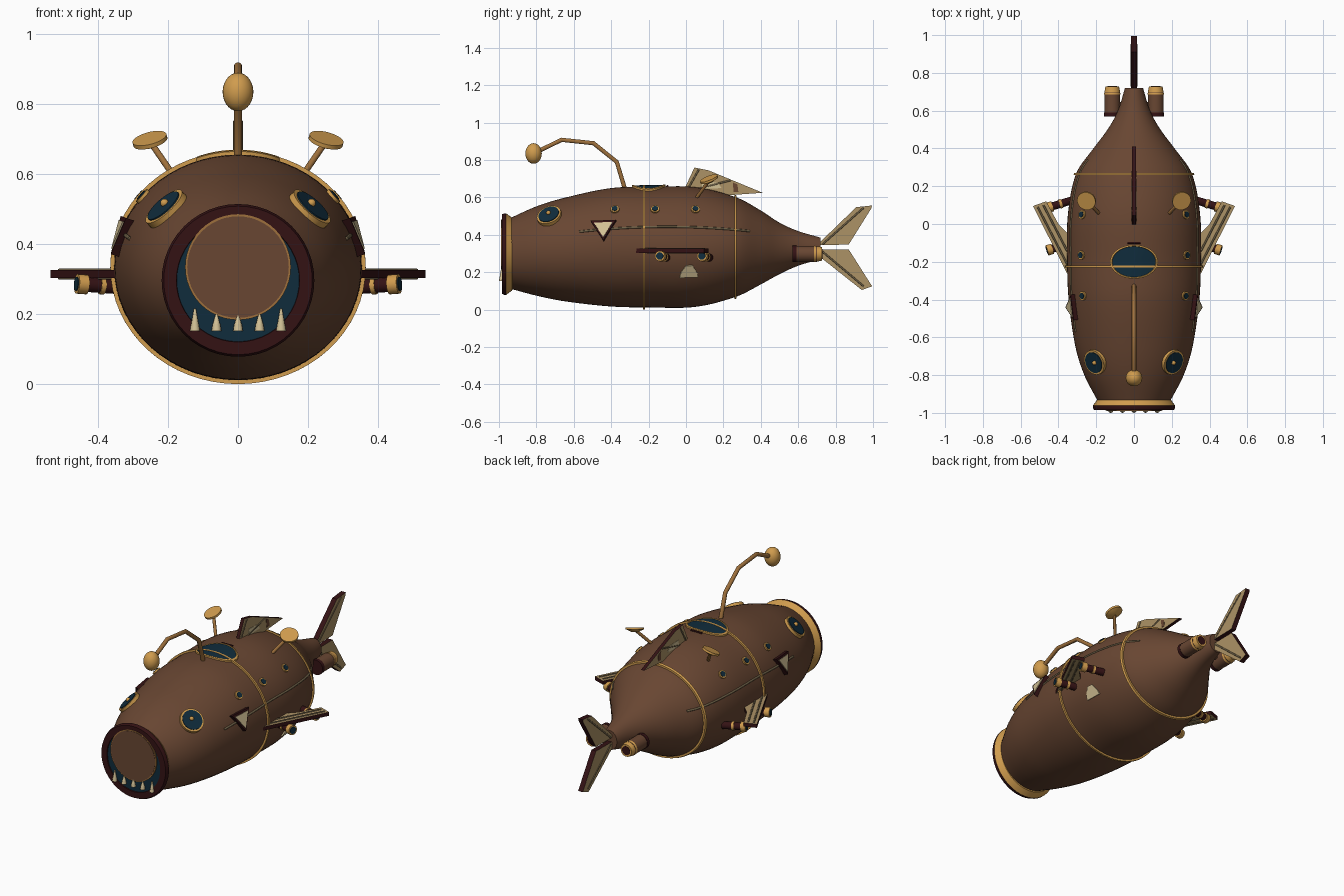
import bpy, bmesh, math
from mathutils import Vector, Matrix

if "Cube" in bpy.data.objects:
    bpy.data.objects.remove(bpy.data.objects["Cube"])


def material(name, r, g, b):
    lin = [(c / 255 / 12.92) if c < 11 else ((c / 255 + 0.055) / 1.055) ** 2.4 for c in (r, g, b)]
    m = bpy.data.materials.new(name)
    m.diffuse_color = (*lin, 1)
    m.use_nodes = True
    m.node_tree.nodes["Principled BSDF"].inputs["Base Color"].default_value = m.diffuse_color
    return m


BROWN = material("hull brown", 104, 70, 50)
GOLD = material("brass gold", 208, 156, 78)
COPPER = material("copper brown", 158, 112, 60)
MAROON = material("dark maroon", 52, 18, 20)
BLUE = material("deep blue glass", 16, 44, 60)
TAN = material("fin tan", 172, 146, 102)
CREAM = material("bone cream", 212, 194, 150)
SEAM = material("seam grey", 112, 98, 72)


def finish(name, bm, mats, angle=35):
    bmesh.ops.recalc_face_normals(bm, faces=bm.faces)
    me = bpy.data.meshes.new(name)
    bm.to_mesh(me)
    bm.free()
    for m in mats:
        me.materials.append(m)
    me.shade_smooth()
    me.set_sharp_from_angle(angle=math.radians(angle))
    ob = bpy.data.objects.new(name, me)
    bpy.context.collection.objects.link(ob)
    return ob


def rod(name, p0, p1, r0, r1, mat, seg=20):
    p0, p1 = Vector(p0), Vector(p1)
    d = p1 - p0
    bm = bmesh.new()
    mtx = Matrix.Translation((p0 + p1) / 2) @ d.to_track_quat('Z', 'Y').to_matrix().to_4x4()
    bmesh.ops.create_cone(bm, cap_ends=True, segments=seg, radius1=r0, radius2=r1, depth=d.length, matrix=mtx)
    return finish(name, bm, [mat])


def ball(name, c, scale, mat):
    bm = bmesh.new()
    mtx = Matrix.Translation(c) @ Matrix.Diagonal((*scale, 1))
    bmesh.ops.create_uvsphere(bm, u_segments=24, v_segments=14, radius=1, matrix=mtx)
    return finish(name, bm, [mat])


def tube(name, pts, r, mat, res=2):
    cu = bpy.data.curves.new(name, 'CURVE')
    cu.dimensions = '3D'
    cu.bevel_depth, cu.bevel_resolution, cu.use_fill_caps = r, res, True
    sp = cu.splines.new('POLY')
    sp.points.add(len(pts) - 1)
    for p, q in zip(sp.points, pts):
        p.co = (*q, 1)
    cu.materials.append(mat)
    ob = bpy.data.objects.new(name, cu)
    bpy.context.collection.objects.link(ob)
    return ob


def loft(name, rings, mats, rule=None, caps=True, angle=35):
    bm = bmesh.new()
    rows = [[bm.verts.new(p) for p in ring] for ring in rings]
    n = len(rows[0])
    for k, (a, b) in enumerate(zip(rows, rows[1:])):
        for i in range(n):
            f = bm.faces.new((a[i], a[(i + 1) % n], b[(i + 1) % n], b[i]))
            f.material_index = rule(k) if rule else 0
    if caps:
        bm.faces.new(rows[0])
        bm.faces.new(rows[-1]).material_index = rule(len(rows)) if rule else 0
    return finish(name, bm, mats, angle)


# hull stations: y, half width, bottom z, top z
ST = [(-.95, .185, .115, .485), (-.8, .263, .075, .552), (-.65, .31, .045, .598), (-.4, .346, .017, .65),
      (-.2, .354, .012, .656), (.05, .35, .015, .655), (.27, .305, .07, .60), (.4, .215, .135, .53),
      (.5, .14, .19, .465), (.6, .085, .235, .42), (.72, .048, .27, .385)]


def hull(y):
    """half width, centre z, half height at y"""
    y = min(max(y, ST[0][0]), ST[-1][0])
    i = max(k for k in range(len(ST) - 1) if ST[k][0] <= y)
    h = ST[i + 1][0] - ST[i][0]
    t = (y - ST[i][0]) / h

    def slope(k, c):
        a, b = ST[max(k - 1, 0)], ST[min(k + 1, len(ST) - 1)]
        return (b[c] - a[c]) / (b[0] - a[0]) * h
    w, lo, hi = [(2*t**3 - 3*t*t + 1) * ST[i][c] + (t**3 - 2*t*t + t) * slope(i, c)
                 + (3*t*t - 2*t**3) * ST[i + 1][c] + (t**3 - t*t) * slope(i + 1, c) for c in (1, 2, 3)]
    return w, (lo + hi) / 2, (hi - lo) / 2


def section(y, off=0, n=64):
    w, c, h = hull(y)
    return [((w + off) * math.cos(2 * math.pi * i / n), y, c + (h + off) * math.sin(2 * math.pi * i / n)) for i in range(n)]


def on_hull(y, z):
    """point and outward normal on the right side"""
    def fx(y, z):
        w, c, h = hull(y)
        return w * math.sqrt(max(0.0, 1 - ((z - c) / h) ** 2))
    e = .002
    n = Vector((1, -(fx(y + e, z) - fx(y - e, z)) / (2 * e), -(fx(y, z + e) - fx(y, z - e)) / (2 * e)))
    return Vector((fx(y, z), y, z)), n.normalized()


def plate(name, s, y, z, outline, depth, mat):
    """flat plate tangent to the hull, outline in (along, up) units"""
    p, n = on_hull(y, z)
    t = (Vector((0, 1, 0)) - n * n.y).normalized()
    u = n.cross(t) * (1 if n.cross(t).z > 0 else -1)
    rings = [[(s * q.x, q.y, q.z) for q in (p + t * a + u * b + n * d for a, b in outline)] for d in (-.02, depth)]
    return loft(name, rings, [mat])


def circle(r, n=24):
    return [(r * math.cos(2 * math.pi * i / n), r * math.sin(2 * math.pi * i / n)) for i in range(n)]


def fin(name, pts, place, thick, mats=(TAN, MAROON)):
    loft(name, [[place(a, b, d) for a, b in pts] for d in (-thick / 2, thick / 2)], mats,
         rule=lambda k: 1 if k == 0 else 0)


# hull and its brass bands
N = 72
loft("hull", [section(-.95 + 1.67 * i / N) for i in range(N + 1)], [BROWN])
for y in (-.225, .265):
    loft("hull_band", [section(y + d, o) for d, o in ((-.006, -.01), (-.006, .011), (.006, .011), (.006, -.01))], [GOLD])


# mouth: flared lip, blue throat, brown shutter, teeth
def mouth_ring(r, y, z=.297):
    return [(a, y, z + b) for a, b in circle(r, 48)]


loft("mouth_lip", [mouth_ring(r, y) for r, y in ((.18, -.925), (.195, -.93), (.218, -.962), (.218, -.972), (.212, -.985),
     (.176, -.985), (.172, -.965))], [GOLD, MAROON], rule=lambda k: 1 if k > 1 else 0)
loft("mouth_glass", [mouth_ring(.178, -.955), mouth_ring(.178, -.979)], [BLUE])
loft("mouth_shutter_rim", [mouth_ring(.151, -.96, .335), mouth_ring(.151, -.987, .335)], [COPPER])
loft("mouth_shutter", [mouth_ring(.145, -.96, .335), mouth_ring(.145, -.989, .335)], [BROWN])
for i in range(-2, 3):
    x, top = i * .0615, (.197, .2, .217)[abs(i)]
    rod("tooth_base", (x, -.986, .153), (x, -.986, .172), .014, .011, CREAM, 12)
    rod("tooth", (x, -.986, .17), (x, -.986, top), .011, .003, CREAM, 12)


# top hatch window, following the hull
def hatch_ring(k, off, n=40):
    out = []
    for a, b in circle(k, n):
        w, c, h = hull(-.2 + .09 * b)
        x = .127 * a
        out.append((x, -.2 + .09 * b, c + h * math.sqrt(1 - (x / w) ** 2) + off))
    return out


loft("top_hatch", [hatch_ring(k, o) for k, o in ((1, -.005), (1, .009), (.92, .012), (.9, .008), (.6, .009), (.3, .01), (.03, .01))],
     [GOLD, BLUE], rule=lambda k: 1 if k > 2 else 0)
rod("hatch_hinge", (-.035, -.1, .66), (.035, -.1, .66), .006, .006, MAROON, 10)

# lure on a bent rod
tube("lure_rod", [(0, -.325, .64), (0, -.37, .79), (0, -.495, .89), (0, -.665, .908), (0, -.815, .835)], .012, COPPER, 3)
ball("lure_bulb", (0, -.815, .835), (.044, .044, .055), GOLD)

# dorsal fin with ribs and patches
mid = lambda a, b, d: (d, a, b)
fin("dorsal_fin", [(-.02, .62), (.045, .76), (.12, .745), (.41, .625), (.2, .61)], mid, .02)
fin("dorsal_patch", [(.08, .645), (.09, .685), (.17, .68), (.19, .65)], mid, .024, (CREAM, CREAM))
fin("dorsal_patch", [(.255, .63), (.25, .68), (.275, .67), (.28, .63)], mid, .024, (BROWN, BROWN))
# tail fins
fin("tail_fin_upper", [(.70, .345), (.91, .548), (.995, .557), (.99, .54), (.87, .348)], mid, .03)
fin("tail_fin_lower", [(.70, .32), (.87, .322), (.995, .125), (.94, .105), (.70, .295)], mid, .03)

for s in (1, -1):
    # ribs on the upright fins
    x = s * .009
    tube("dorsal_rib", [(x, .01, .645), (x, .07, .752)], .005, SEAM)
    tube("dorsal_rib", [(x, .04, .64), (x, .24, .692)], .005, SEAM)
    x = s * .014
    tube("tail_rib", [(x, .73, .35), (x, .95, .545)], .005, SEAM)
    tube("tail_rib", [(x, .73, .31), (x, .95, .125)], .005, SEAM)

    # side fins
    side = lambda a, b, d: (s * a, b, .315 + d)
    fin("side_fin", [(.3, -.27), (.35, -.27), (.535, .095), (.465, .12), (.4, .0), (.3, -.1)], side, .022)
    for z in (.326, .304):
        tube("side_fin_rib", [(s * .35, -.22, z), (s * .51, .09, z)], .005, SEAM)
        tube("side_fin_rib", [(s * .35, -.15, z), (s * .48, .1, z)], .005, SEAM)

    # side cannons under the fins
    for y in (-.1, .125):
        a, b = Vector((s * .33, y, .278)), Vector((s * .46, y - .04, .287))
        at = lambda t: a.lerp(b, t)
        rod("cannon_barrel", a, at(.8), .021, .021, MAROON)
        rod("cannon_collar", at(.4), at(.5), .025, .025, GOLD)
        rod("cannon_muzzle", at(.78), b, .028, .028, GOLD)
        rod("cannon_lens", at(.9), at(1.02), .02, .02, BLUE)

    # eyes and portholes
    plate("eye_rim", s, -.73, .50, circle(.068, 32), .012, GOLD)
    plate("eye_glass", s, -.73, .50, circle(.057, 32), .016, BLUE)
    p, n = on_hull(-.73, .505)
    p += n * .018
    ball("eye_stud", (s * p.x, p.y, p.z), (.012, .012, .012), GOLD)
    for y in (-.38, -.165, .05):
        plate("porthole_rim", s, y, .535, circle(.024), .008, GOLD)
        plate("porthole_glass", s, y, .535, circle(.016), .011, BLUE)

    # tooth-shaped badge plate
    tri = [(-.068, .05), (.068, .05), (0, -.062)]
    plate("badge_border", s, -.44, .425, tri, .018, MAROON)
    plate("badge_face", s, -.44, .425, [(a * .75, b * .75) for a, b in tri], .022, CREAM)

    # seam along the flank
    pts = []
    for i in range(25):
        y = -.57 + .91 * i / 24
        p, n = on_hull(y, .443 - .12 * (y + .1) ** 2)
        pts.append((s * p.x, p.y, p.z))
    tube("flank_seam", pts, .006, SEAM)

    # dishes
    d = Vector((s * .25, .125, .692))
    n = Vector((s * .24, -.35, .9)).normalized()
    rod("dish_stem", (s * .18, .05, .59), d, .009, .009, COPPER, 12)
    rod("dish_bowl", d - n * .012, d, .02, .045, GOLD, 28)
    rod("dish_plate", d, d + n * .012, .05, .05, GOLD, 28)

    # rear thrusters
    x = s * .115
    rod("thruster_intake", (x, .57, .298), (x, .59, .298), .044, .044, MAROON, 28)
    rod("thruster_body", (x, .585, .298), (x, .70, .298), .042, .042, BROWN, 28)
    rod("thruster_nozzle", (x, .685, .298), (x, .728, .298), .044, .036, GOLD, 28)
    rod("thruster_core", (x, .7, .298), (x, .73, .298), .026, .026, MAROON, 20)
    rod("thruster_strut", (s * .03, .63, .31), (x, .63, .298), .015, .015, BROWN, 12)

# repair patch low on the right flank
plate("flank_patch", 1, .015, .205, [(-.05, -.035), (.05, -.035), (.045, -.01), (.02, .035), (-.015, .035), (-.04, .0)], .005, CREAM)
